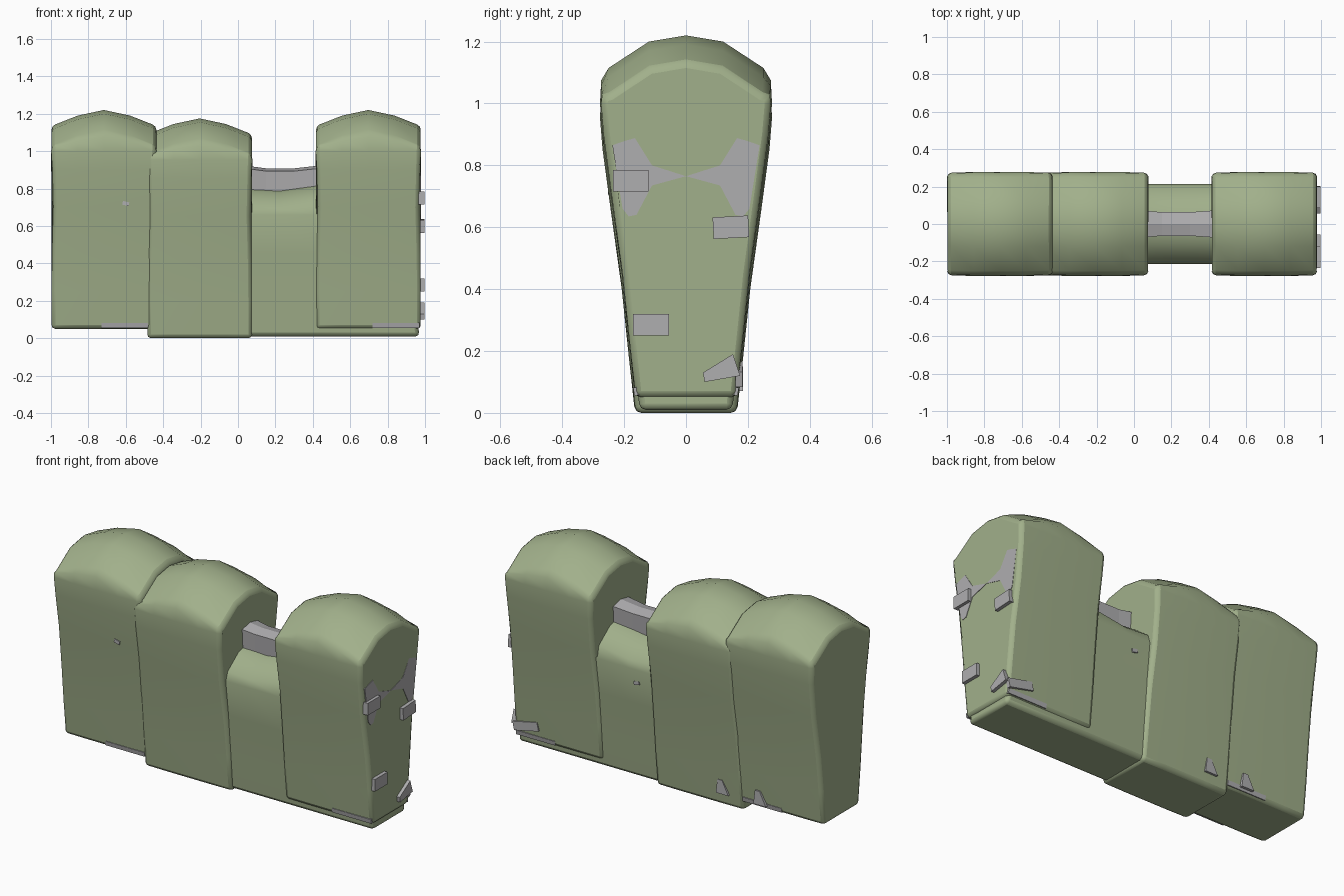
import bpy, bmesh
from math import radians
from mathutils import Matrix, Vector

if "Cube" in bpy.data.objects:
    bpy.data.objects.remove(bpy.data.objects["Cube"])

green = bpy.data.materials.new("olive_canvas")
green.diffuse_color = (0.357, 0.433, 0.257, 1)
green.use_nodes = True
green.node_tree.nodes["Principled BSDF"].inputs["Base Color"].default_value = green.diffuse_color
grey = bpy.data.materials.new("grey_webbing")
grey.diffuse_color = (0.43, 0.425, 0.435, 1)
grey.use_nodes = True
grey.node_tree.nodes["Principled BSDF"].inputs["Base Color"].default_value = grey.diffuse_color


def finish(bm, name, mat=grey, bevel=0, smooth=False):
    bmesh.ops.recalc_face_normals(bm, faces=bm.faces[:])
    me = bpy.data.meshes.new(name)
    bm.to_mesh(me)
    bm.free()
    ob = bpy.data.objects.new(name, me)
    bpy.context.collection.objects.link(ob)
    me.materials.append(mat)
    if bevel:
        m = ob.modifiers.new("soft_edges", 'BEVEL')
        m.width, m.segments, m.limit_method, m.angle_limit = bevel, 2, 'ANGLE', radians(50)
    if smooth:
        bpy.context.view_layer.objects.active = ob
        ob.select_set(True)
        bpy.ops.object.shade_smooth_by_angle(angle=radians(50))
        ob.select_set(False)
    return ob


def loft(name, xs, pts, place, mat, bevel=0, smooth=True):
    """Skin copies of one closed section along x and cap both ends."""
    bm = bmesh.new()
    rings = [[bm.verts.new(place(i, x, y, z)) for y, z in pts] for i, x in enumerate(xs)]
    n = len(pts)
    for a, b in zip(rings, rings[1:]):
        for k in range(n):
            bm.faces.new((a[k], a[(k + 1) % n], b[(k + 1) % n], b[k]))
    bm.faces.new(rings[0])
    bm.faces.new(rings[-1])
    return finish(bm, name, mat, bevel, smooth)


def mirrored(half, peak):
    return half + [peak] + [(-y, z) for y, z in reversed(half)]


# Tapered pouches with a crowned top
pouch = mirrored([(0.165, 0.05), (0.187, 0.25), (0.208, 0.45), (0.243, 0.70), (0.270, 0.90),
                  (0.278, 1.00), (0.274, 1.075), (0.25, 1.115), (0.12, 1.20)], (0, 1.22))
drops = [0.085, 0.03, 0.0, 0.03, 0.085]


def make_pouch(name, cx, bottom, top):
    def place(i, x, y, z):
        zz = bottom + (z - 0.05) / 1.17 * (top - bottom)
        if z > 1.01:
            zz -= drops[i] * (0.6 if z < 1.1 else 1)
        # slight waist on the end panels
        if i in (0, 4):
            x -= (1 if i == 4 else -1) * 0.01 * max(0, 1 - abs(z - 0.72) / 0.35)
            y *= 0.985
        return (cx + x, y, zz)
    loft(name, (-0.28, -0.14, 0, 0.14, 0.28), pouch, place, green, 0.02)


make_pouch("left_pouch", -0.717, 0.05, 1.22)
make_pouch("middle_pouch", -0.205, 0.0, 1.175)
make_pouch("right_pouch", 0.697, 0.05, 1.22)

# Low backing body that joins the pouches, hidden behind the right end panel higher up
base = mirrored([(0.15, 0.01), (0.168, 0.2), (0.19, 0.45), (0.215, 0.66), (0.20, 0.71), (0.10, 0.785)], (0, 0.81))
sag = [0, 0, -0.01, 0.02, 0.02]
loft("base_body", (-0.45, 0.07, 0.22, 0.42, 0.97), base,
     lambda i, x, y, z: (x - (0.03 if i == 4 and z > 0.1 else 0), y, z + (sag[i] if z > 0.7 else 0)),
     green, 0.02)

# Faceted grey carry handle in the gap
grip = [(0, 0.92), (-0.068, 0.905), (-0.06, 0.79), (0.06, 0.79), (0.068, 0.905)]
loft("handle", (0.0, 0.15, 0.30, 0.48), grip,
     lambda i, x, y, z: (x, y * (0.93 if i in (1, 2) else 1.12), z + (-0.012 if i in (1, 2) else 0.008)),
     grey, 0, False)


# Small grey tabs
def tab(name, centre, size, tilt=0, axis='X'):
    bm = bmesh.new()
    bmesh.ops.create_cube(bm, size=1, matrix=Matrix.Translation(Vector(centre)) @
                          Matrix.Rotation(radians(tilt), 4, axis) @ Matrix.Diagonal((*size, 1)))
    finish(bm, name)


for i, (y, z, tilt) in enumerate([(-0.178, 0.75, 0), (0.145, 0.60, 3), (-0.113, 0.285, 0)]):
    tab(f"end_tab_{i + 1}", (0.98, y, z), (0.032, 0.115, 0.07), tilt)


def plate(name, pts, depth):
    """Flat polygon extruded along a depth vector."""
    bm = bmesh.new()
    f = bm.faces.new([bm.verts.new(p) for p in pts])
    r = bmesh.ops.extrude_face_region(bm, geom=[f])
    bmesh.ops.translate(bm, vec=depth, verts=[v for v in r["geom"] if isinstance(v, bmesh.types.BMVert)])
    finish(bm, name)


# Tapered tab low on the end panel
plate("end_tab_4", [(0.964, y, z) for y, z in ((0.055, 0.13), (0.152, 0.19), (0.175, 0.12), (0.06, 0.10))],
      (0.032, 0, 0))

# Bow-tie patch lying on the right end panel
wing = [(0, 0.765), (0.11, 0.80), (0.165, 0.888), (0.195, 0.88), (0.238, 0.865),
        (0.205, 0.66), (0.185, 0.635), (0.16, 0.64), (0.11, 0.735)]
for side, s in (("back", 1), ("front", -1)):
    plate(f"bow_patch_{side}", [(0.955, s * y, z) for y, z in wing], (0.0235, 0, 0))

# Strips along the bottom edges of the outer pouches
for side, s in (("back", 1), ("front", -1)):
    for where, x in (("left", -0.605), ("right", 0.845)):
        tab(f"bottom_strip_{where}_{side}", (x, s * 0.154, 0.071), (0.25, 0.03, 0.026), -10 * s)

# Tilted flap at the back right corner
tab("corner_flap", (0.90, 0.171, 0.125), (0.16, 0.022, 0.05), 12, 'Y')

# Wedge tabs on the back, and tiny front and back pulls
for name, x in (("left", -0.60), ("middle", -0.36)):
    plate(f"wedge_tab_{name}", [(x - 0.04, 0.155, 0.07), (x + 0.04, 0.155, 0.07),
                                (x + 0.03, 0.155, 0.15), (x, 0.155, 0.15)], (0, 0.03, 0))
tab("front_pull", (-0.60, -0.242, 0.72), (0.035, 0.02, 0.02), 15, 'Y')
tab("back_pull", (0.17, 0.204, 0.58), (0.035, 0.015, 0.02), 15, 'Y')
